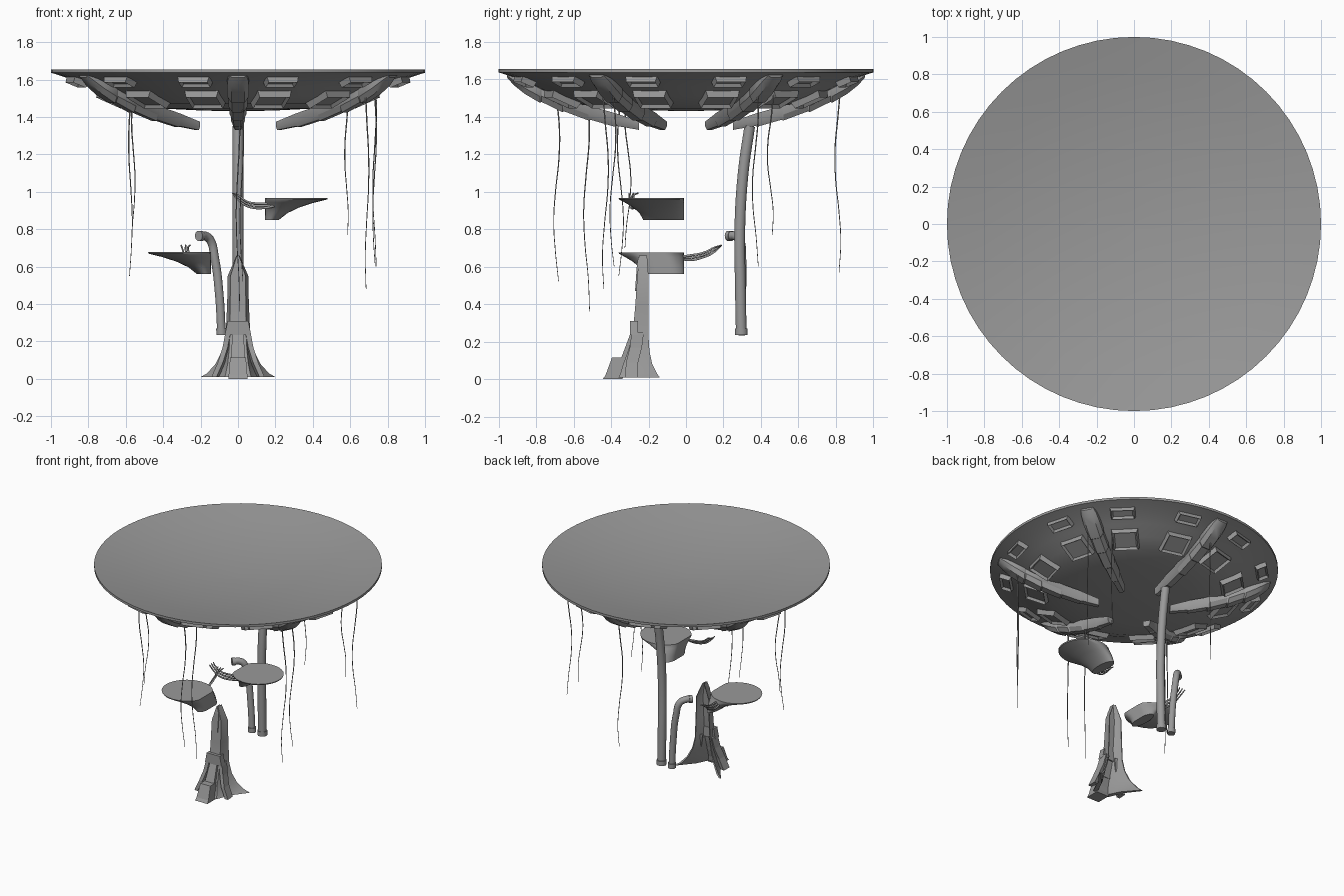
import bpy, bmesh, math
from math import sin, cos, pi, radians
from mathutils import Vector, Matrix

cube = bpy.data.objects.get("Cube")
if cube:
    bpy.data.objects.remove(cube)

grey = bpy.data.materials.new("plain grey")
grey.use_nodes = True
grey.diffuse_color = (0.32, 0.32, 0.32, 1)
grey.node_tree.nodes["Principled BSDF"].inputs["Base Color"].default_value = (0.32, 0.32, 0.32, 1)


def finish(bm, name, smooth=None):
    bmesh.ops.recalc_face_normals(bm, faces=bm.faces)
    mesh = bpy.data.meshes.new(name)
    bm.to_mesh(mesh)
    bm.free()
    mesh.materials.append(grey)
    obj = bpy.data.objects.new(name, mesh)
    bpy.context.collection.objects.link(obj)
    if smooth:
        bpy.ops.object.select_all(action="DESELECT")
        bpy.context.view_layer.objects.active = obj
        obj.select_set(True)
        bpy.ops.object.shade_smooth_by_angle(angle=radians(smooth))
    return obj


def loft(name, rings, smooth=None):
    """Skin a list of equal-length closed sections and cap both ends."""
    bm = bmesh.new()
    rows = [[bm.verts.new(p) for p in ring] for ring in rings]
    n = len(rows[0])
    for a, b in zip(rows, rows[1:]):
        for i in range(n):
            j = (i + 1) % n
            bm.faces.new((a[i], a[j], b[j], b[i]))
    bm.faces.new(rows[0][::-1])
    bm.faces.new(rows[-1])
    return finish(bm, name, smooth)


def tube(name, points, radius, sides=2, taper=1.0):
    """Smooth round tube along a path."""
    curve = bpy.data.curves.new(name, "CURVE")
    curve.dimensions = "3D"
    curve.bevel_depth = radius
    curve.bevel_resolution = sides
    curve.resolution_u = 5
    curve.use_fill_caps = True
    spline = curve.splines.new("BEZIER")
    spline.bezier_points.add(len(points) - 1)
    for i, (bp, p) in enumerate(zip(spline.bezier_points, points)):
        bp.co = p
        bp.handle_left_type = bp.handle_right_type = "AUTO"
        bp.radius = 1 + (taper - 1) * i / (len(points) - 1)
    spline.use_smooth = True
    curve.materials.append(grey)
    obj = bpy.data.objects.new(name, curve)
    bpy.context.collection.objects.link(obj)


def block(name, levels):
    """Tapered block from (z, half width, front y, back y) levels."""
    loft(name, [[(-w, f, z), (w, f, z), (w, b, z), (-w, b, z)] for z, w, f, b in levels])


# Canopy: dished top, thin rim and a bowl underneath
UNDER = [(1, 1.637), (0.9, 1.605), (0.8, 1.56), (0.7, 1.51), (0.6, 1.47),
         (0.4, 1.445), (0.2, 1.435), (0.01, 1.43)]


def under_z(r):
    for (r1, z1), (r0, z0) in zip(UNDER, UNDER[1:]):
        if r >= r0:
            return z0 + (z1 - z0) * (r - r0) / (r1 - r0)
    return UNDER[-1][1]


TOP = [(r, 1.545 + 0.11 * r * r) for r in (0.01, 0.2, 0.4, 0.6, 0.8, 1)]
loft("canopy", [[(r * cos(a), r * sin(a), z) for a in (2 * pi * i / 64 for i in range(64))]
                for r, z in TOP + UNDER], 40)

# Six curved ribs, each with stepped joints
RIB = [(0.955, 1.635, 1.61, 0.045), (0.92, 1.63, 1.57, 0.055), (0.86, 1.6, 1.522, 0.06),
       (0.78, 1.56, 1.475, 0.058), (0.66, 1.51, 1.425, 0.052), (0.52, 1.46, 1.38, 0.044),
       (0.38, 1.42, 1.347, 0.036), (0.25, 1.375, 1.33, 0.026)]


def rib_section(r, top, bottom, w, angle):
    mid = bottom + 0.4 * (top - bottom)
    flat = [(-w, top), (-w, mid), (-w * 0.6, bottom), (w * 0.6, bottom), (w, mid), (w, top)]
    return [(r * cos(angle) - t * sin(angle), r * sin(angle) + t * cos(angle), z) for t, z in flat]


for k in range(6):
    angle = radians(30 + 60 * k)
    rings = []
    for i, (r, top, bottom, w) in enumerate(RIB):
        rings.append(rib_section(r, top, bottom, w, angle))
        if 2 < i < len(RIB) - 1:
            rings.append(rib_section(r - 0.01, top - 0.003, bottom + 0.004, w * 0.9, angle))
    loft(f"rib_{k + 1}", rings, 30)


# Raised frames with sunken centres, set along the underside
def panel(name, angle, r, length, width, depth):
    bm = bmesh.new()
    bmesh.ops.create_cube(bm, size=1)
    for v in bm.verts:
        shrink = 0.88 if v.co.z < 0 else 1
        v.co = Vector((v.co.x * length * shrink, v.co.y * width * shrink, v.co.z * depth))
    face = min(bm.faces, key=lambda f: f.calc_center_median().z)
    bmesh.ops.inset_region(bm, faces=[face], thickness=0.016)
    for v in face.verts:
        v.co.z += depth * 0.4
    slope = math.atan2(under_z(r + 0.05) - under_z(r - 0.05), 0.1)
    bm.transform(Matrix.Rotation(angle, 4, "Z")
                 @ Matrix.Translation((r, 0, under_z(r) - depth * 0.2))
                 @ Matrix.Rotation(-slope, 4, "Y"))
    finish(bm, name)


for k in range(12):
    angle = radians(15 + 30 * k)
    panel(f"outer_panel_{k + 1}", angle, 0.89, 0.085, 0.18, 0.045)
    panel(f"inner_panel_{k + 1}", angle, 0.685, 0.17, 0.19, 0.045)

# Pointed tower: a hollow half shell with a flared foot, open at the back
TOWER = [(0.01, 0.2, -0.14, -0.36, 0.07), (0.03, 0.165, -0.155, -0.35, 0.065),
         (0.08, 0.12, -0.18, -0.335, 0.055), (0.15, 0.085, -0.195, -0.31, 0.048),
         (0.23, 0.066, -0.2, -0.285, 0.044), (0.4, 0.058, -0.2, -0.27, 0.042),
         (0.55, 0.055, -0.2, -0.26, 0.04), (0.66, 0.008, -0.208, -0.25, 0.006)]
rings = []
for z, w, back, front, f in TOWER:
    mid = 0.5 * (back + front)
    bend = f + (w - f) * 0.35
    outer = [(f, front), (bend, mid), (w, back)]
    inner = [(w * 0.9, back), (bend * 0.75, mid), (f * 0.6, front + 0.02)]
    half = outer + inner
    rings.append([(x, y, z) for x, y in half] + [(-x, y, z) for x, y in half[::-1]])
loft("tower", rings, 25)
block("foot_block", [(0, 0.052, -0.445, -0.34), (0.02, 0.05, -0.43, -0.33), (0.115, 0.042, -0.395, -0.31)])
block("lower_front_plate", [(0.115, 0.038, -0.345, -0.3), (0.235, 0.03, -0.3, -0.27)])
block("collar_block", [(0.235, 0.07, -0.3, -0.255), (0.31, 0.055, -0.3, -0.255)])
block("front_spine", [(0.47, 0.016, -0.272, -0.25), (0.61, 0.02, -0.262, -0.24), (0.65, 0.004, -0.255, -0.24)])
for side, label in ((1, "left"), (-1, "right")):
    path = [(0.13, -0.31, 0.01), (0.095, -0.305, 0.09), (0.07, -0.285, 0.17), (0.055, -0.275, 0.25)]
    loft(f"{label}_foot_fin", [[(side * (x + dx), y + dy, z) for dx, dy in
                               ((-0.015, -0.015), (0.012, -0.015), (0.008, 0.05), (-0.03, 0.04))]
                              for x, y, z in path])


# Round shelves with a wedge bracket swept towards one corner
def shelf(name, side, top):
    steps = [(0, 1, 1), (0.008, 0.99, 0.99), (0.025, 0.78, 0.9), (0.05, 0.55, 0.78),
             (0.08, 0.36, 0.68), (0.117, 0.22, 0.62)]
    rings = []
    for drop, sx, sy in steps:
        ring = []
        for i in range(32):
            a = 2 * pi * i / 32
            x = max(0.3 + 0.18 * cos(a), 0.145)
            y = -0.185 + 0.175 * sin(a)
            ring.append((side * (0.145 + (x - 0.145) * sx), -0.012 + (y + 0.012) * sy, top - drop))
        rings.append(ring)
    loft(name, rings, 35)


shelf("upper_shelf", 1, 0.967)
shelf("lower_shelf", -1, 0.677)

# Loose twigs growing out of the shelves
for i in range(3):
    o = 0.012 * (i - 1)
    tube(f"upper_twig_{i + 1}", [(0.23, -0.26 + o, 0.935), (0.13, -0.27 + o, 0.925 + o),
                                 (0.05, -0.285 + o, 0.935 + o), (0, -0.29 + o, 0.97 + o),
                                 (-0.03, -0.28 + 2 * o, 0.992)], 0.008, 1, 0.5)
    tube(f"lower_twig_{i + 1}", [(-0.25 + o, -0.06, 0.65), (-0.26 + o, 0.02, 0.648 + o),
                                 (-0.275 + o, 0.1, 0.665 + o), (-0.28 + o, 0.15, 0.69 + o),
                                 (-0.28 + 2 * o, 0.19, 0.715)], 0.008, 1, 0.5)

# Tall pipe up to the rear rib, and a short bent pipe beside it
tube("tall_pipe", [(0, 0.295, 0.24), (0, 0.29, 0.5), (0, 0.287, 0.8), (0, 0.305, 1.1), (0, 0.34, 1.35)], 0.03, 3)
tube("short_pipe", [(-0.088, 0.297, 0.24), (-0.1, 0.297, 0.45), (-0.125, 0.297, 0.65),
                    (-0.15, 0.285, 0.745), (-0.18, 0.26, 0.765), (-0.2, 0.235, 0.765)], 0.024, 3)
for label, a, b, r in (("tall_collar", (0, 0.295, 0.235), (0, 0.295, 0.27), 0.035),
                       ("short_collar", (-0.088, 0.297, 0.235), (-0.089, 0.297, 0.27), 0.029),
                       ("short_pipe_end", (-0.195, 0.242, 0.765), (-0.21, 0.225, 0.765), 0.028)):
    tube(label, [a, b], r, 3)

# Thin wavy hanging vines: x, y, lowest z
VINES = [(0.02, -0.69, 0.52), (0, -0.53, 0.36), (-0.01, 0.81, 0.57), (-0.575, -0.35, 0.55),
         (-0.56, -0.31, 0.7), (0.69, -0.43, 0.48), (0.73, -0.39, 0.6), (0.73, 0.37, 0.6),
         (0.58, 0.45, 0.77)]
for k, (x, y, low) in enumerate(VINES):
    high = under_z(math.hypot(x, y)) - 0.01
    points = []
    for i in range(7):
        t = i / 6
        sway = 0.016 * sin(7 * t + k)
        points.append((x + 0.6 * sway, y + sway, high + (low - high) * t))
    tube(f"vine_{k + 1}", points, 0.0045, 0, 0.4)
